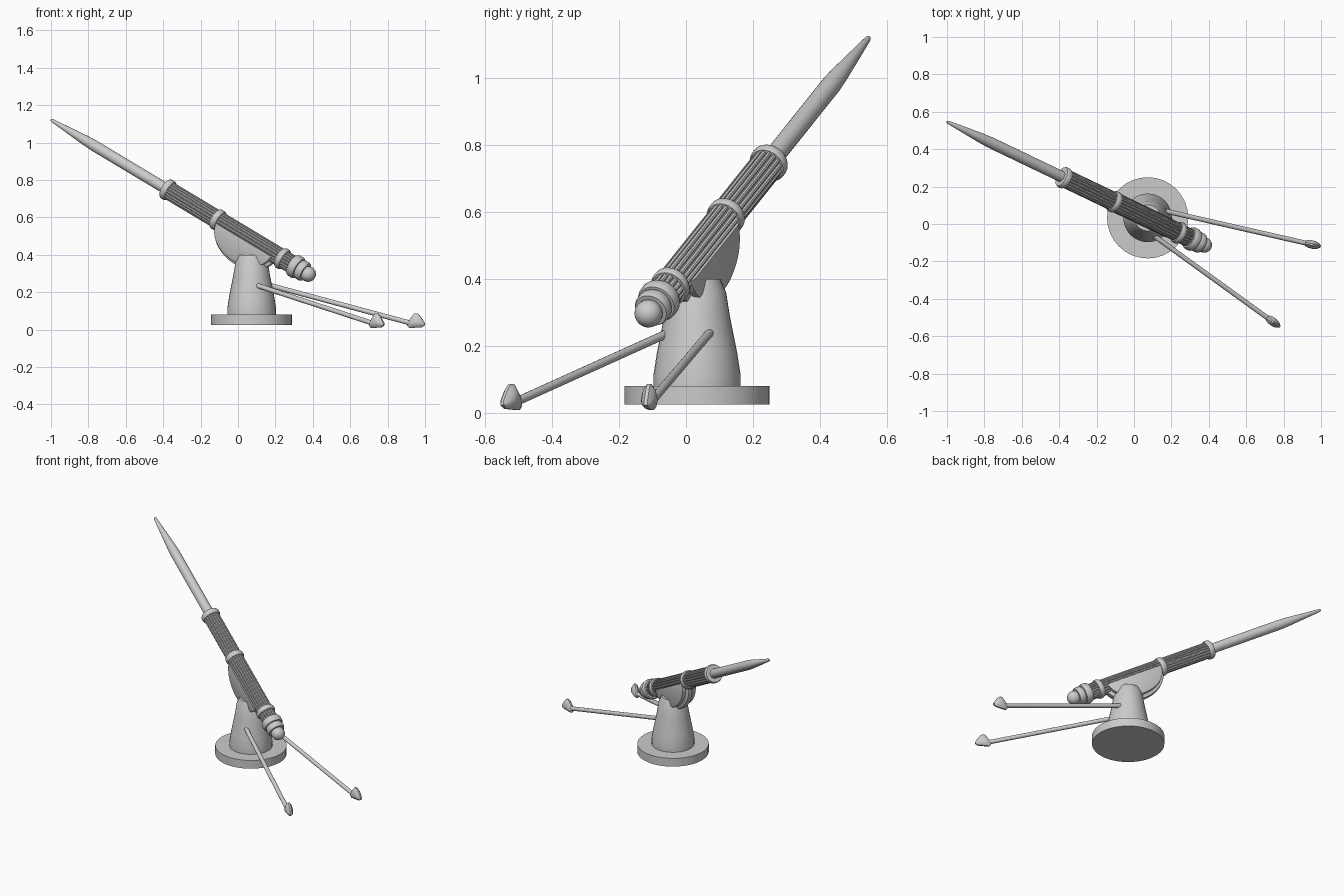
import bpy, bmesh
from math import sin, cos, pi
from mathutils import Vector, Matrix

if "Cube" in bpy.data.objects:
    bpy.data.objects.remove(bpy.data.objects["Cube"])


def finish(name, bm, mat=None):
    bmesh.ops.recalc_face_normals(bm, faces=bm.faces)
    me = bpy.data.meshes.new(name)
    bm.to_mesh(me)
    bm.free()
    ob = bpy.data.objects.new(name, me)
    bpy.context.collection.objects.link(ob)
    if mat:
        ob.matrix_world = mat
    bpy.ops.object.select_all(action='DESELECT')
    ob.select_set(True)
    bpy.context.view_layer.objects.active = ob
    bpy.ops.object.shade_smooth_by_angle(angle=0.6)
    return ob


def skin(bm, rings):
    """Bridge rings of points and cap both ends."""
    vs = [[bm.verts.new(p) for p in r] for r in rings]
    n = len(vs[0])
    for a, b in zip(vs, vs[1:]):
        for i in range(n):
            j = (i + 1) % n
            bm.faces.new((a[i], a[j], b[j], b[i]))
    bm.faces.new(vs[0])
    bm.faces.new(vs[-1])


def lathe(name, profile, n, mat=None):
    bm = bmesh.new()
    skin(bm, [[(r * cos(2 * pi * i / n), r * sin(2 * pi * i / n), z)
               for i in range(n)] for r, z in profile])
    return finish(name, bm, mat)


# pedestal and base plate
stand = Matrix.Translation((0.073, 0.033, 0))
lathe("base_plate", [(0.217, 0.025), (0.217, 0.08)], 32, stand)
lathe("pedestal", [(0.13, 0.078), (0.13, 0.115), (0.12, 0.18), (0.098, 0.29),
                   (0.087, 0.36), (0.07, 0.40)], 32, stand)

# barrel frame: local z runs from breech to muzzle, local y is up
breech = Vector((0.375, -0.112, 0.297))
tip = Vector((-1.0, 0.547, 1.122))
axis = (tip - breech).normalized()
L = (tip - breech).length
up = (Vector((0, 0, 1)) - axis * axis.z).normalized()
side = up.cross(axis)
gun = Matrix((side, up, axis)).transposed().to_4x4()
gun.translation = breech

lathe("barrel", [(0.03, 0.9), (0.03, 1.44), (0.027, 1.50), (0.009, L - 0.01),
                 (0.005, L)], 24, gun)
lathe("barrel_jacket", [(0.041, 0.06), (0.041, 0.95)], 32, gun)


def collar(name, t, r, h):
    prof = [(r * 0.7, t - h), (r * 0.92, t - h), (r, t - h * 0.5), (r, t + h * 0.5),
            (r * 0.92, t + h), (r * 0.7, t + h)]
    lathe(name, prof, 32, gun)


collar("muzzle_collar", 0.945, 0.058, 0.017)
collar("middle_collar", 0.608, 0.058, 0.017)
collar("rear_collar", 0.172, 0.059, 0.016)
collar("breech_collar", 0.082, 0.063, 0.022)
collar("breech_ring", 0.038, 0.055, 0.02)

# ribs around the jacket
bm = bmesh.new()
N, r = 16, 0.0075
for k in range(N):
    a = 2 * pi * k / N
    c = Vector((0.043 * cos(a), 0.043 * sin(a), 0))
    skin(bm, [[c + Vector((s * cos(pi * i / 4), s * sin(pi * i / 4), z))
               for i in range(8)]
              for s, z in ((r * .5, .08), (r, .087), (r, .94), (r * .5, .945))])
finish("jacket_ribs", bm, gun)

# breech knob
bm = bmesh.new()
bmesh.ops.create_uvsphere(bm, u_segments=24, v_segments=12, radius=0.042)
finish("breech_knob", bm, gun)


# half moon cradle: thick middle plate with a thinner plate on each side
def half_moon(name, x, w, rad, depth):
    n = 24
    def ring(xx, s):
        return [Vector((xx, -0.01 - depth * s * sin(pi * i / n),
                        0.405 + rad * s * cos(pi * i / n))) for i in range(n + 1)]
    bm = bmesh.new()
    skin(bm, [ring(x - w, 0.92), ring(x - w * .6, 1), ring(x + w * .6, 1), ring(x + w, 0.92)])
    finish(name, bm, gun)


half_moon("cradle_middle", 0, 0.02, 0.20, 0.148)
for s, nm in ((-1, "left"), (1, "right")):
    half_moon("cradle_" + nm, s * 0.036, 0.017, 0.185, 0.13)


# trailing legs with spade feet
def leg(nm, a, b):
    a, b = Vector(a), Vector(b)
    d = b - a
    rot = d.to_track_quat('Z', 'Y').to_matrix().to_4x4()
    lathe(nm + "_leg", [(0.008, -0.004), (0.013, 0.002), (0.013, d.length)], 12,
          Matrix.Translation(a) @ rot)
    # rounded triangular spade, lens shaped across its thickness
    outline = [(-.048, -.024), (-.036, -.037), (.030, -.033), (.048, -.022), (.046, -.008),
               (.022, .029), (.006, .042), (-.010, .040), (-.028, .018), (-.046, -.008)]
    h = Vector((d.x, d.y, 0)).normalized()
    nrm = Vector((-h.y, h.x, 0))
    bm = bmesh.new()
    skin(bm, [[h * (x * s) + nrm * y + Vector((0, 0, z * s - 0.004 * (1 - s)))
               for x, z in outline]
              for s, y in ((.3, -.022), (.7, -.016), (1, -.005), (1, .005),
                           (.7, .016), (.3, .022))])
    foot = b + h * 0.012
    foot.z = 0.045
    finish(nm + "_foot", bm, Matrix.Translation(foot))


leg("outer", (0.150, 0.073, 0.242), (0.940, -0.107, 0.030))
leg("inner", (0.095, -0.055, 0.238), (0.732, -0.515, 0.030))
